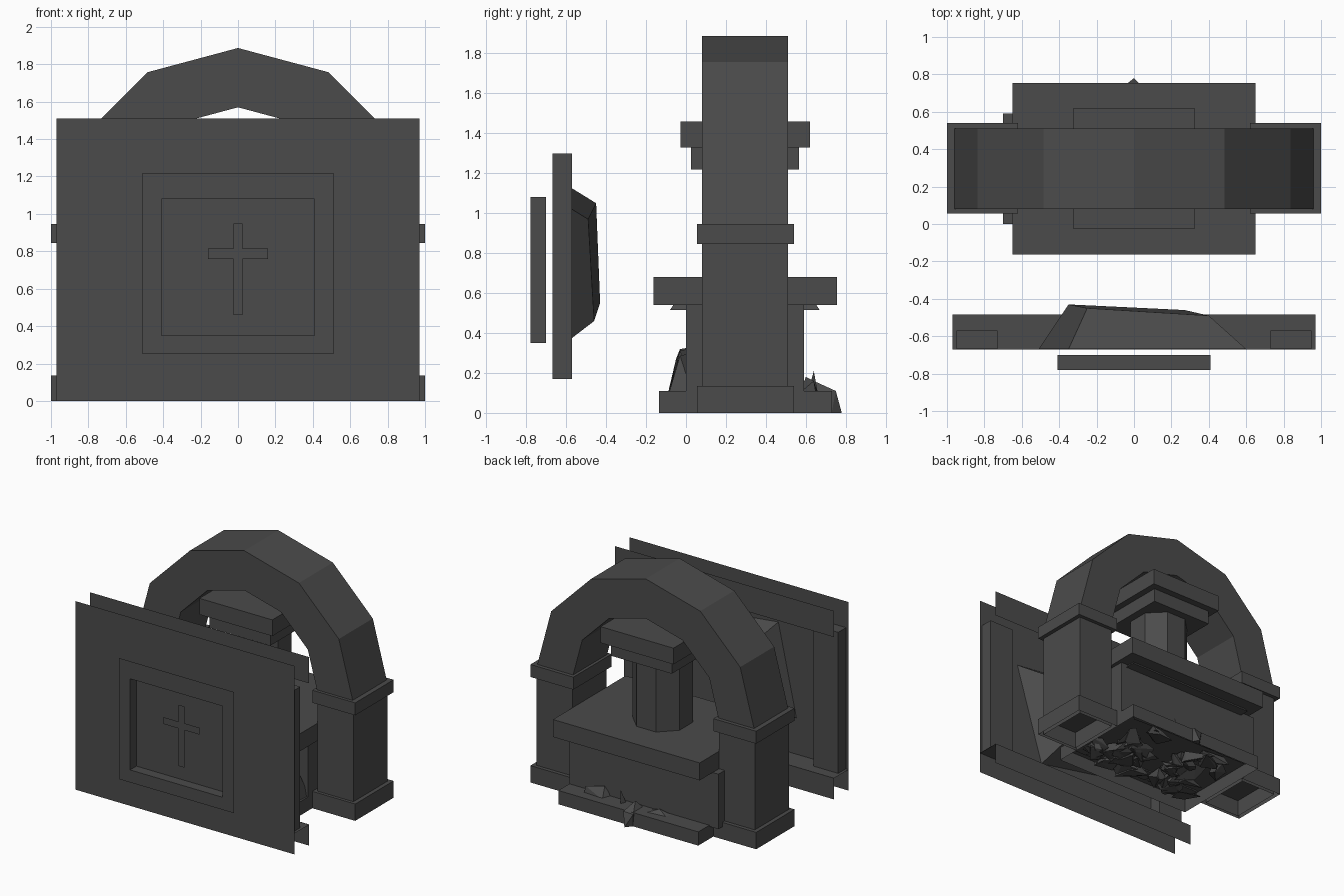
import bpy, bmesh, math, random

if "Cube" in bpy.data.objects:
    bpy.data.objects.remove(bpy.data.objects["Cube"])

random.seed(4)
stone = bpy.data.materials.new("dark grey stone")
stone.diffuse_color = (0.07, 0.07, 0.07, 1)
stone.use_nodes = True
stone.node_tree.nodes["Principled BSDF"].inputs["Base Color"].default_value = stone.diffuse_color


def finish(name, bm):
    me = bpy.data.meshes.new(name)
    bm.to_mesh(me)
    bm.free()
    me.materials.append(stone)
    ob = bpy.data.objects.new(name, me)
    bpy.context.collection.objects.link(ob)
    return ob


def face(bm, pts):
    return bm.faces.new([bm.verts.new(p) for p in pts])


def bridge(bm, lo, hi, bottom=True, top=True):
    """Join two matching loops of points with side faces and caps."""
    a, b = [bm.verts.new(p) for p in lo], [bm.verts.new(p) for p in hi]
    n = len(a)
    for i in range(n):
        j = (i + 1) % n
        bm.faces.new((a[i], a[j], b[j], b[i]))
    if top:
        bm.faces.new(b)
    if bottom:
        return bm.faces.new(a[::-1])


def rect(x0, x1, y0, y1, z):
    return [(x0, y0, z), (x1, y0, z), (x1, y1, z), (x0, y1, z)]


def upright(x0, x1, y, z0, z1):
    return [(x0, y, z0), (x1, y, z0), (x1, y, z1), (x0, y, z1)]


def box(name, x0, x1, y0, y1, z0, z1, bottom=True):
    bm = bmesh.new()
    bridge(bm, rect(x0, x1, y0, y1, z0), rect(x0, x1, y0, y1, z1), bottom)
    return finish(name, bm)


def plate(name, pts):
    bm = bmesh.new()
    face(bm, pts)
    return finish(name, bm)


# Front wall: single sheet, with bands, ledge and pilasters behind it
plate("front_wall", upright(-0.97, 0.97, -0.67, 0, 1.51))
plate("lower_band", upright(0.97, -0.97, -0.485, 0, 0.17))
plate("upper_band", upright(0.97, -0.97, -0.485, 1.30, 1.51))
plate("wall_ledge", rect(-0.97, 0.97, -0.67, -0.485, 0.168))
for side, x in (("left", -0.84), ("right", 0.84)):
    box(side + "_pilaster", x - 0.11, x + 0.11, -0.669, -0.57, 0.17, 1.30)

# Recessed square with a cross
bm = bmesh.new()
bridge(bm, upright(-0.51, 0.51, -0.78, 0.25, 1.22),
       upright(-0.41, 0.41, -0.78, 0.35, 1.08), False, False)
bridge(bm, upright(-0.41, 0.41, -0.78, 0.35, 1.08),
       upright(-0.41, 0.41, -0.70, 0.35, 1.08), False, True)
bmesh.ops.remove_doubles(bm, verts=bm.verts, dist=1e-4)
finish("recessed_frame", bm)
half = [(0.025, 0.46), (0.025, 0.76), (0.16, 0.76), (0.16, 0.815), (0.025, 0.815), (0.025, 0.95)]
outline = half + [(-x, z) for x, z in reversed(half)]
plate("cross", [(x, -0.715, z) for x, z in outline])

# Tilted slab stuck to the back of the wall
bm = bmesh.new()
bridge(bm, [(0.60, -0.669, 1.08), (0.36, -0.669, 0.30), (-0.51, -0.669, 0.46), (-0.35, -0.669, 1.185)],
       [(0.40, -0.49, 0.97), (0.27, -0.46, 0.46), (-0.35, -0.43, 0.55), (-0.25, -0.45, 1.05)], False)
bmesh.ops.recalc_face_normals(bm, faces=bm.faces)
finish("tilted_slab", bm)

# Arch: half of a twelve-sided ring on straight legs, open underneath
def arch_line(r):
    arc = [(r * math.cos(i * math.pi / 6), 0.92 + r * math.sin(i * math.pi / 6)) for i in range(7)]
    return [(r, 0)] + arc + [(-r, 0)]

outer, inner = arch_line(0.967), arch_line(0.65)
bm = bmesh.new()
rows = [[bm.verts.new((x, y, z)) for x, z in line]
        for line, y in ((outer, 0.08), (outer, 0.51), (inner, 0.51), (inner, 0.08))]
for k in range(4):
    a, b = rows[k], rows[(k + 1) % 4]
    for i in range(len(outer) - 1):
        bm.faces.new((a[i], a[i + 1], b[i + 1], b[i]))
bmesh.ops.recalc_face_normals(bm, faces=bm.faces)
finish("arch", bm)

# Plinth and capital on each leg
for side, s in (("left", -1), ("right", 1)):
    x0, x1 = sorted((0.62 * s, 1.0 * s))
    box(side + "_leg_capital", x0, x1, 0.055, 0.54, 0.845, 0.945)
    bm = bmesh.new()
    lo = rect(x0, x1, 0.055, 0.54, 0)
    f = bridge(bm, lo, rect(x0, x1, 0.055, 0.54, 0.135))
    bmesh.ops.inset_region(bm, faces=[f], thickness=0.05)
    bmesh.ops.delete(bm, geom=[f], context='FACES')
    finish(side + "_leg_plinth", bm)

# Altar: step, body, flared trim and table top
box("altar_step", -0.62, 0.62, -0.135, 0.73, 0, 0.11, False)
box("altar_body", -0.70, 0.62, 0, 0.59, 0.10, 0.54, False)
bm = bmesh.new()
bridge(bm, rect(-0.57, 0.57, -0.08, 0.67, 0.515), rect(-0.55, 0.55, -0.06, 0.65, 0.545))
finish("table_trim", bm)
box("table_top", -0.65, 0.65, -0.163, 0.755, 0.54, 0.68)

# Octagonal column with a two-step top
bm = bmesh.new()
ring = [(0.225 * math.cos((i + 0.5) * math.pi / 4), 0.295 + 0.225 * math.sin((i + 0.5) * math.pi / 4))
        for i in range(8)]
bridge(bm, [(x, y, 0.68) for x, y in ring], [(x, y, 1.22) for x, y in ring])
finish("column", bm)
box("column_capital", -0.27, 0.27, 0.025, 0.565, 1.22, 1.33)
box("column_top", -0.323, 0.323, -0.027, 0.62, 1.33, 1.46)


# Broken stone: random convex shards
def shard(bm, pts):
    vs = [bm.verts.new(p) for p in pts]
    res = bmesh.ops.convex_hull(bm, input=vs)
    loose = [v for v in vs if v.is_valid and not v.link_faces]
    bmesh.ops.delete(bm, geom=loose, context='VERTS')


def random_shard(bm, x0, x1, y0, y1, z0, z1, n=9):
    u = random.uniform
    shard(bm, [(u(x0, x1), u(y0, y1), u(z0, z1)) for _ in range(n)])


bm = bmesh.new()
for i in range(45):
    x, y = random.uniform(-0.5, 0.5), random.uniform(0.0, 0.58)
    random_shard(bm, x - 0.11, x + 0.11, y - 0.11, y + 0.11, 0.005, 0.105)
finish("rubble_under_step", bm)

# Rock heap against the front of the altar
bm = bmesh.new()
for i in range(6):
    x, h = -0.5 + i * 0.2, random.uniform(0.27, 0.36)
    w = random.uniform(0.09, 0.12)
    shard(bm, [(x - w, 0.03, 0.1), (x + w, 0.03, 0.1), (x - w * 0.8, -0.09, 0.1),
               (x + w * 0.9, -0.085, 0.1), (x - w * 0.5, -0.05, h - 0.06),
               (x + w * 0.6, -0.03, h - 0.01), (x, 0.03, h)])
finish("front_rock_heap", bm)

# Chips lying on the back of the step
bm = bmesh.new()
shard(bm, [(-0.05, 0.60, 0.10), (0.04, 0.60, 0.10), (0, 0.64, 0.16), (0.03, 0.75, 0.11),
           (-0.05, 0.74, 0.10), (0, 0.78, 0.0), (-0.04, 0.73, 0), (0.03, 0.73, 0)])
shard(bm, [(0.25, 0.58, 0.1), (0.48, 0.57, 0.1), (0.28, 0.66, 0.1), (0.45, 0.65, 0.1),
           (0.30, 0.60, 0.18), (0.44, 0.64, 0.16)])
shard(bm, [(0.10, 0.61, 0.1), (0.15, 0.61, 0.1), (0.12, 0.66, 0.1), (0.13, 0.64, 0.21)])
shard(bm, [(-0.32, 0.59, 0.1), (-0.08, 0.60, 0.1), (-0.30, 0.66, 0.1), (-0.10, 0.68, 0.1), (-0.2, 0.62, 0.14)])
finish("back_stone_chips", bm)
